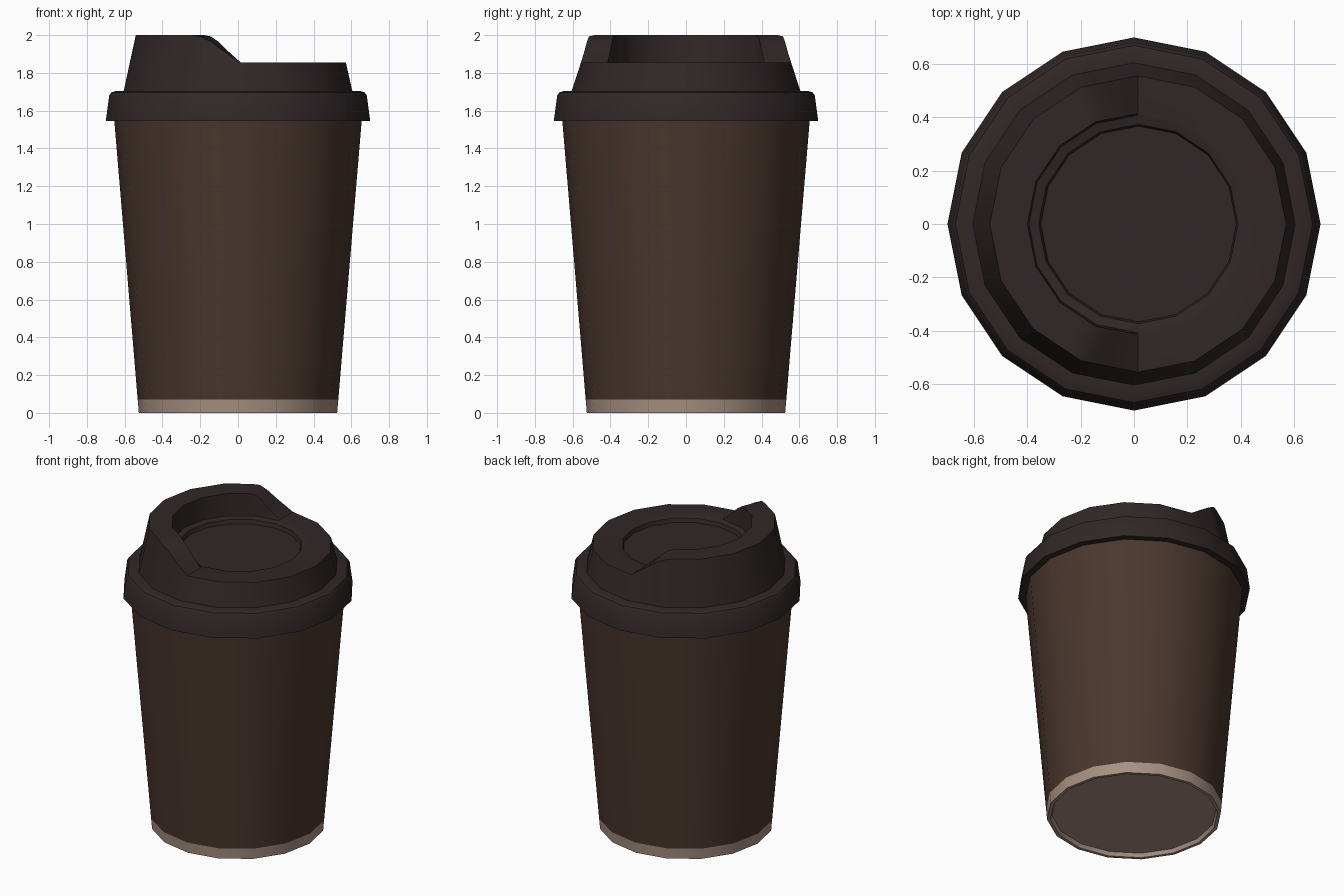
import bpy, bmesh, math

if "Cube" in bpy.data.objects:
    bpy.data.objects.remove(bpy.data.objects["Cube"])

SIDES = 16


def material(name, rgb):
    m = bpy.data.materials.new(name)
    m.diffuse_color = (*rgb, 1.0)
    m.use_nodes = True
    m.node_tree.nodes["Principled BSDF"].inputs["Base Color"].default_value = m.diffuse_color
    return m


BROWN = material("brown sleeve", (0.068, 0.038, 0.027))
BEIGE = material("beige paper", (0.39, 0.285, 0.225))
DARK = material("dark lid", (0.031, 0.020, 0.020))


def outline(split):
    """Unit 16-gon; the two sides next to +y and -y on the left are split for the ramp."""
    corner = [(math.cos(2 * math.pi * i / SIDES), math.sin(2 * math.pi * i / SIDES))
              for i in range(SIDES)]
    pts = []
    for i in range(SIDES):
        a, b = corner[i], corner[(i + 1) % SIDES]
        n = 4 if split and i in (4, 5, 10, 11) else 1
        pts += [(a[0] + (b[0] - a[0]) * k / n, a[1] + (b[1] - a[1]) * k / n) for k in range(n)]
    return pts


def lip_height(ux):
    """Low rim on the right, rounded ramp up to the raised drinking lip on the left."""
    keys = [(0.0, 1.855), (0.19, 1.925), (0.29, 1.967), (0.38, 1.993), (0.46, 2.0)]
    t = -ux
    if t <= 0:
        return 1.855
    for (a, za), (b, zb) in zip(keys, keys[1:]):
        if t <= b:
            return za + (zb - za) * (t - a) / (b - a)
    return 2.0


def loft(name, rings, mats, split=False, rule=None):
    """Stack of rings (radius, x offset, height or None for the lip), capped at both ends."""
    bm = bmesh.new()
    pts = outline(split)
    loops = [[bm.verts.new((cx + r * x, r * y, lip_height(x) if z is None else z))
              for x, y in pts] for r, cx, z in rings]
    n = len(pts)
    for lo, hi in zip(loops, loops[1:]):
        for i in range(n):
            j = (i + 1) % n
            bm.faces.new((lo[i], lo[j], hi[j], hi[i]))
    bm.faces.new(loops[0][::-1])
    bm.faces.new(loops[-1])
    bmesh.ops.recalc_face_normals(bm, faces=bm.faces[:])
    for f in bm.faces:
        f.smooth = True
        if rule:
            f.material_index = rule(f.calc_center_median())
    me = bpy.data.meshes.new(name)
    bm.to_mesh(me)
    bm.free()
    for m in mats:
        me.materials.append(m)
    me.set_sharp_from_angle(angle=math.radians(30))
    ob = bpy.data.objects.new(name, me)
    bpy.context.collection.objects.link(ob)
    return ob


# Cup: recessed base, paper band at the foot, brown wall above
loft("cup",
     [(0.495, 0, 0.025), (0.505, 0, 0.0), (0.525, 0, 0.0), (0.531, 0, 0.07), (0.656, 0, 1.56)],
     [BEIGE, BROWN], rule=lambda c: 1 if c.z > 0.07 else 0)

# Lid: rounded skirt, shoulder, tapered wall, ramped lip, recessed centre
loft("lid",
     [(0.64, 0, 1.547), (0.70, 0, 1.545), (0.682, 0, 1.68), (0.67, 0, 1.697),
      (0.645, 0, 1.705), (0.605, 0, 1.705), (0.556, 0.015, None), (0.415, 0.015, None),
      (0.408, 0.014, 1.854), (0.374, 0.016, 1.846), (0.367, 0.017, 1.82)],
     [DARK], split=True)
